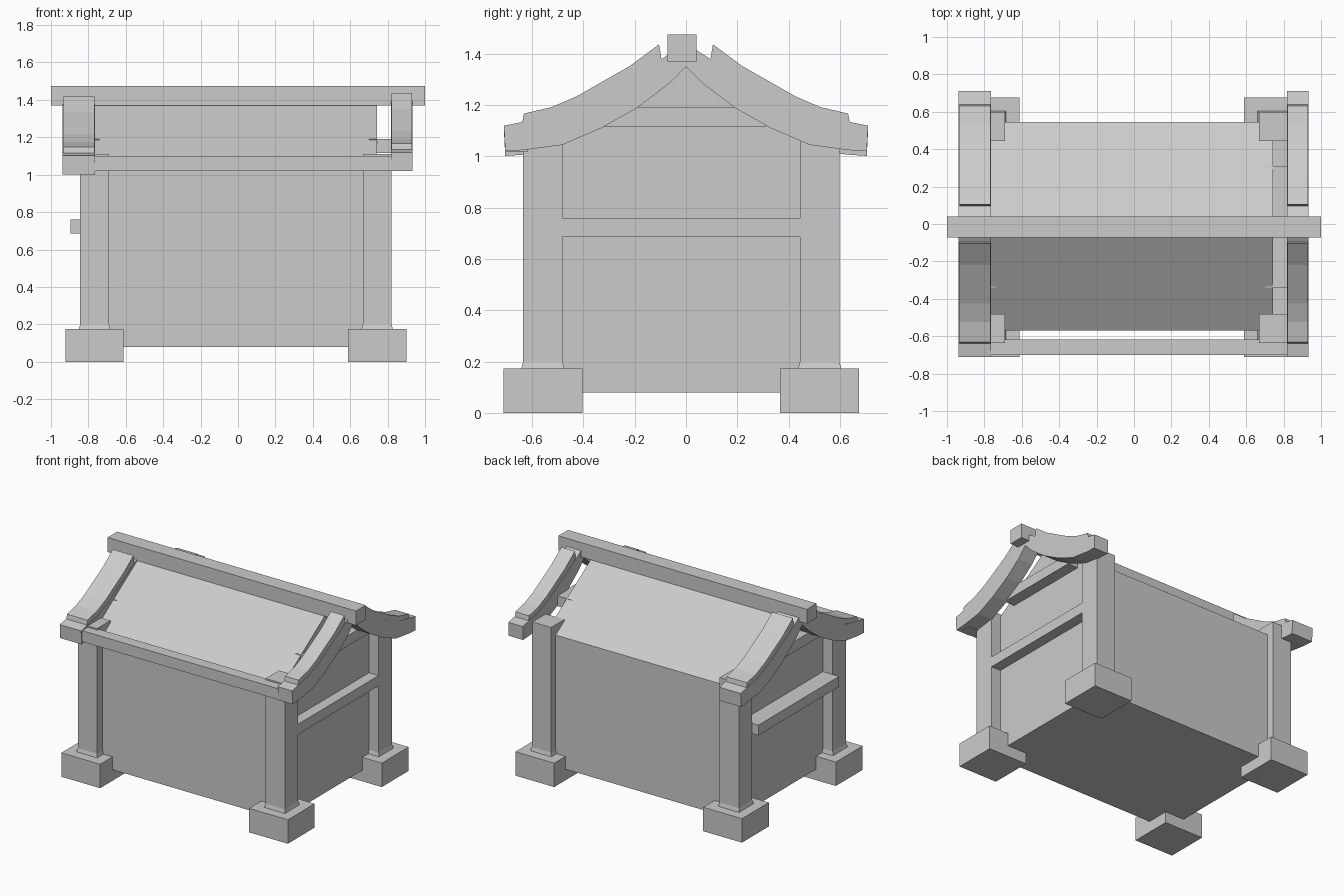
import bpy

if "Cube" in bpy.data.objects:
    bpy.data.objects.remove(bpy.data.objects["Cube"])


def mesh_object(name, verts, faces):
    me = bpy.data.meshes.new(name)
    me.from_pydata(verts, [], faces)
    me.update()
    ob = bpy.data.objects.new(name, me)
    bpy.context.collection.objects.link(ob)
    return ob


def box(name, x, y, z, flare=0.0):
    # flare widens the bottom outline slightly
    def ring(h, f):
        return [(x[0] - f, y[0] - f, h), (x[1] + f, y[0] - f, h),
                (x[1] + f, y[1] + f, h), (x[0] - f, y[1] + f, h)]
    rings = [ring(z[0], flare)]
    if flare:
        rings.append(ring(z[0] + 0.03, 0))
    rings.append(ring(z[1], 0))
    verts = [v for r in rings for v in r]
    faces = [(3, 2, 1, 0)]
    for k in range(0, len(verts) - 4, 4):
        faces += [(k + i, k + (i + 1) % 4, k + 4 + (i + 1) % 4, k + 4 + i) for i in range(4)]
    n = len(verts)
    faces.append((n - 4, n - 3, n - 2, n - 1))
    return mesh_object(name, verts, faces)


def strip(name, x, lower, upper, side, dz):
    # curved board between two matching (y, z) curves, extruded along x
    verts = []
    for (yl, zl), (yu, zu) in zip(lower, upper):
        verts += [(x[0], side * yl, zl + dz), (x[1], side * yl, zl + dz),
                  (x[1], side * yu, zu + dz), (x[0], side * yu, zu + dz)]
    faces = [(0, 1, 2, 3)]
    for k in range(0, len(verts) - 4, 4):
        faces += [(k + i, k + 4 + i, k + 4 + (i + 1) % 4, k + (i + 1) % 4) for i in range(4)]
    n = len(verts)
    faces.append((n - 1, n - 2, n - 3, n - 4))
    if side < 0:
        faces = [f[::-1] for f in faces]
    return mesh_object(name, verts, faces)


# House body with solid pitched roof
profile = [(-0.57, 0.08), (0.545, 0.08), (0.545, 1.035), (-0.015, 1.40), (-0.57, 1.035)]
verts = [(x, y, z) for x in (-0.765, 0.743) for y, z in profile]
faces = [(4, 3, 2, 1, 0), (5, 6, 7, 8, 9)]
faces += [(i, (i + 1) % 5, 5 + (i + 1) % 5, 5 + i) for i in range(5)]
mesh_object("house_body", verts, faces)

# Corner posts on footing blocks
for sx, cx in (("left", -0.767), ("right", 0.744)):
    for sy, cy in (("front", -0.558), ("back", 0.521)):
        box(f"{sy}_{sx}_footing", (cx - 0.156, cx + 0.156), (cy - 0.154, cy + 0.154), (0, 0.174))
        box(f"{sy}_{sx}_post", (cx - 0.077, cx + 0.077), (cy - 0.077, cy + 0.077),
            (0.17, 1.11), flare=0.008)

# Cross beams on the gable walls
for side, lo, up in (("left", (-0.895, -0.74), (-0.87, -0.74)),
                     ("right", (0.70, 0.82), (0.70, 0.826))):
    box(f"{side}_wall_beam", lo, (-0.482, 0.445), (0.685, 0.76))
    box(f"{side}_gable_beam", up, (-0.34, 0.31), (1.115, 1.19))

# Front eave beam and ridge beam
box("front_eave_beam", (-0.90, 0.90), (-0.70, -0.617), (1.02, 1.10))
box("ridge_beam", (-1, 1), (-0.072, 0.04), (1.37, 1.475))

# Curved bargeboards in two layers, with stepped ends
low = [(0.705, 1.02), (0.63, 1.025), (0.482, 1.045), (0.327, 1.112),
       (0.19, 1.19), (0.07, 1.28), (0.0, 1.35)]
mid = [(0.71, 1.12), (0.635, 1.135), (0.525, 1.155), (0.40, 1.205),
       (0.24, 1.295), (0.095, 1.38), (0.0, 1.44)]
cap_low = [(0.64, 1.125), (0.52, 1.145), (0.40, 1.195), (0.24, 1.285), (0.095, 1.375)]
cap_top = [(0.632, 1.167), (0.525, 1.192), (0.425, 1.235), (0.22, 1.352), (0.105, 1.437)]
for side, x, dz in (("left", (-0.937, -0.765), -0.018), ("right", (0.817, 0.933), 0.0)):
    for end, s in (("front", -1), ("back", 1)):
        strip(f"{end}_{side}_bargeboard", x, low, mid, s, dz)
        strip(f"{end}_{side}_bargeboard_cap", (x[0] + 0.003, x[1] - 0.003), cap_low, cap_top, s, dz)
